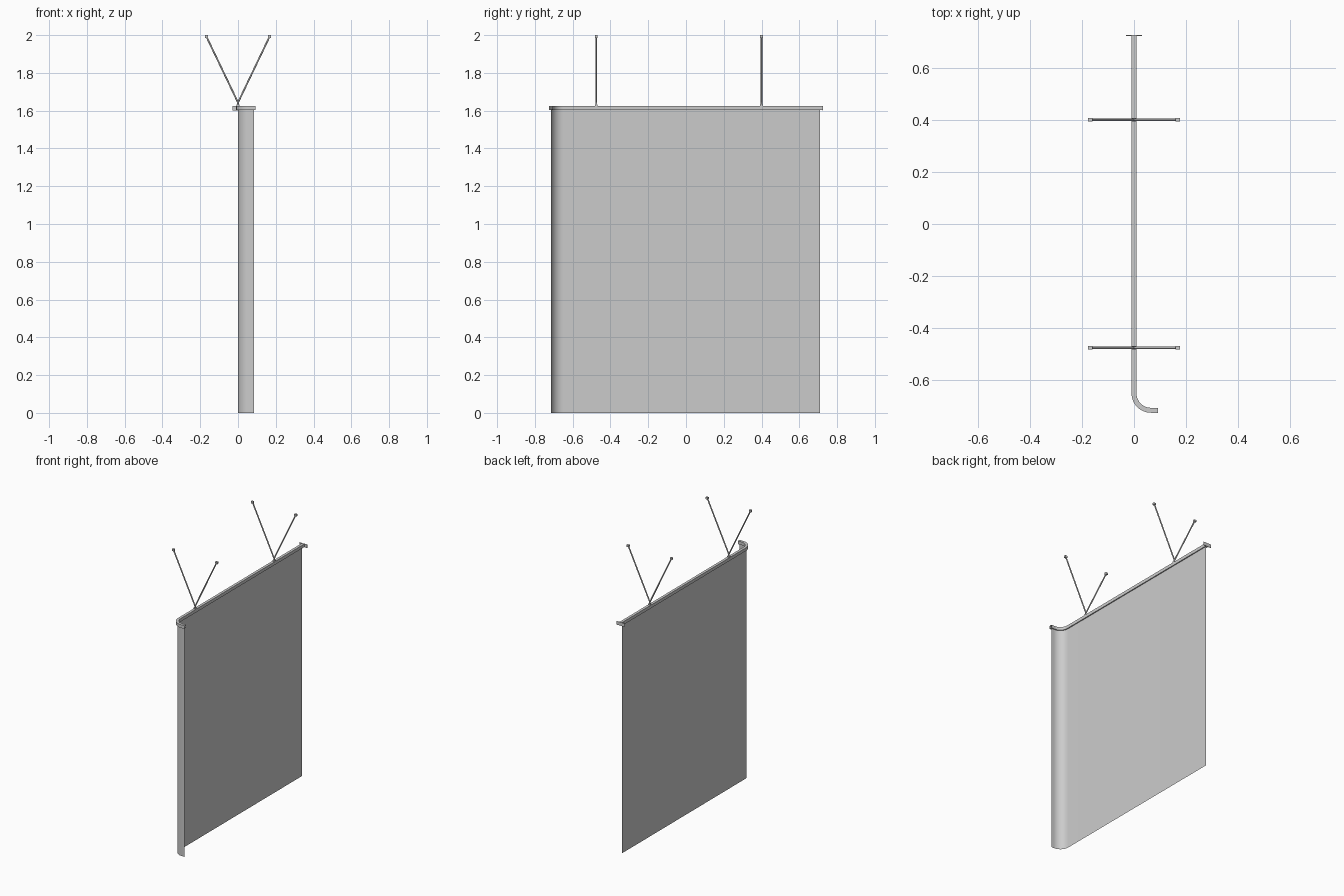
import bpy, bmesh
from math import cos, sin, pi
from mathutils import Vector

if "Cube" in bpy.data.objects:
    bpy.data.objects.remove(bpy.data.objects["Cube"])

R, CY, Y_BACK = 0.065, -0.65, 0.725


def track(y_back, x_end):
    """Plan path with outward normals: straight run, rounded corner, short return."""
    pts = [(Vector((0, y_back, 0)), Vector((-1, 0, 0)))]
    for i in range(13):
        a = pi + i / 12 * pi / 2
        n = Vector((cos(a), sin(a), 0))
        pts.append((Vector((R, CY, 0)) + n * R, n))
    pts.append((Vector((x_end, CY - R, 0)), Vector((0, -1, 0))))
    return pts


def finish(name, bm):
    me = bpy.data.meshes.new(name)
    bm.to_mesh(me)
    bm.free()
    ob = bpy.data.objects.new(name, me)
    bpy.context.collection.objects.link(ob)
    bpy.context.view_layer.objects.active = ob
    ob.select_set(True)
    bpy.ops.object.shade_smooth_by_angle()
    ob.select_set(False)
    return ob


def sweep(name, path, profile, closed):
    """Sweep an (offset, height) profile along the track."""
    bm = bmesh.new()
    rings = [[bm.verts.new(p + n * o + Vector((0, 0, z))) for o, z in profile] for p, n in path]
    k = len(profile)
    for a, b in zip(rings, rings[1:]):
        for i in range(k if closed else k - 1):
            j = (i + 1) % k
            bm.faces.new((a[i], a[j], b[j], b[i]))
    if closed:
        bm.faces.new(rings[0][::-1])
        bm.faces.new(rings[-1])
        bmesh.ops.recalc_face_normals(bm, faces=bm.faces)
    return finish(name, bm)


def box(name, loc, size):
    bm = bmesh.new()
    bmesh.ops.create_cube(bm, size=1)
    for v in bm.verts:
        v.co = Vector(loc) + Vector([c * s for c, s in zip(v.co, size)])
    return finish(name, bm)


def rod(name, a, b, r):
    a, b = Vector(a), Vector(b)
    bm = bmesh.new()
    bmesh.ops.create_cone(bm, cap_ends=True, segments=12, radius1=r, radius2=r, depth=(b - a).length)
    ob = finish(name, bm)
    ob.location = (a + b) / 2
    ob.rotation_euler = (b - a).to_track_quat('Z', 'Y').to_euler()
    return ob


# Ceiling rail: channel open at the bottom
w, t, z0, z1 = 0.0095, 0.002, 1.603, 1.625
channel = [(-w, z0), (-w, z1), (w, z1), (w, z0), (w - 0.007, z0), (w - 0.007, z0 + t),
           (w - t, z0 + t), (w - t, z1 - t), (t - w, z1 - t), (t - w, z0 + t),
           (0.007 - w, z0 + t), (0.007 - w, z0)]
sweep("curtain_rail", track(Y_BACK - 0.002, 0.092), channel, True)

# Hanging curtain sheet
sweep("curtain", track(0.71, 0.086), [(0, 0), (0, 1.61)], False)

# Wall flange at the back end of the rail
box("wall_flange", (0, Y_BACK - 0.0015, 1.613), (0.06, 0.003, 0.024))

# V-shaped ceiling hangers
for n, y in (("front", -0.475), ("back", 0.40)):
    box(n + "_hanger_clamp", (0, y, 1.628), (0.018, 0.014, 0.008))
    rod(n + "_hanger_stem", (0, y, 1.63), (0, y, 1.648), 0.005)
    for side, s in (("left", -1), ("right", 1)):
        rod(f"{n}_{side}_strut", (0, y, 1.643), (s * 0.168, y, 1.994), 0.0045)
        box(f"{n}_{side}_ceiling_foot", (s * 0.168, y, 1.993), (0.016, 0.014, 0.014))
